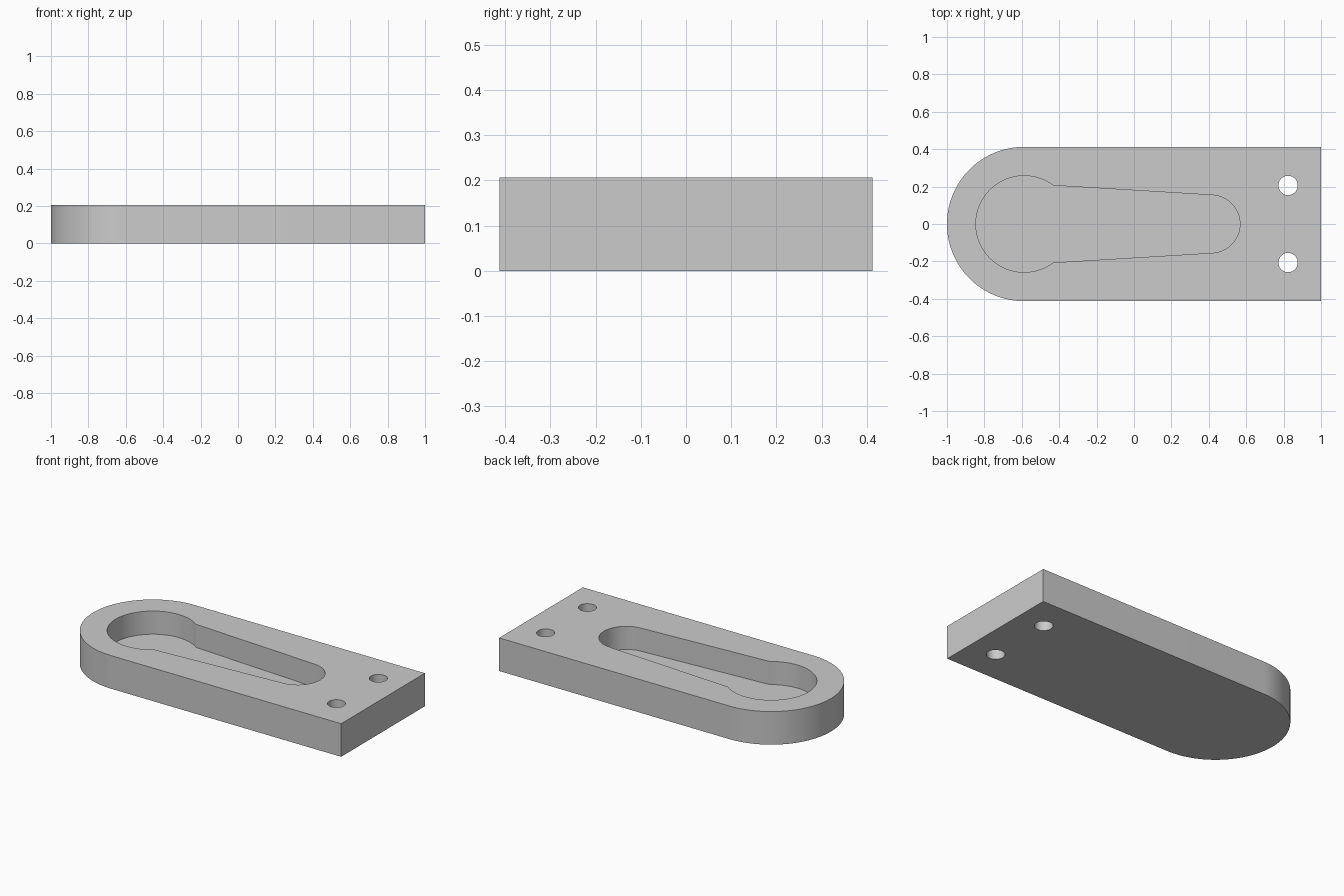
import bpy, bmesh
from math import sin, cos, pi, atan2, asin

if "Cube" in bpy.data.objects:
    bpy.data.objects.remove(bpy.data.objects["Cube"])

U = 2 / 97            # base module: the plate is 97 modules long
R = 20 * U            # end radius and half width
H = 10 * U            # thickness
FLOOR = 3 * U         # height of the pocket floor
CX = -1 + R           # centre of the rounded end


def arc(cx, cy, r, a0, a1, n):
    return [(cx + r * cos(a0 + (a1 - a0) * i / n),
             cy + r * sin(a0 + (a1 - a0) * i / n)) for i in range(n + 1)]


def prism(name, outline, z0, z1):
    """Extrude a closed counter-clockwise outline from z0 to z1."""
    bm = bmesh.new()
    face = bm.faces.new([bm.verts.new((x, y, z0)) for x, y in outline])
    new = bmesh.ops.extrude_face_region(bm, geom=[face])["geom"]
    bmesh.ops.translate(bm, vec=(0, 0, z1 - z0),
                        verts=[v for v in new if isinstance(v, bmesh.types.BMVert)])
    bmesh.ops.recalc_face_normals(bm, faces=bm.faces)
    mesh = bpy.data.meshes.new(name)
    bm.to_mesh(mesh)
    bm.free()
    obj = bpy.data.objects.new(name, mesh)
    bpy.context.collection.objects.link(obj)
    return obj


# Plate with one rounded end
plate = prism("slotted_plate",
              [(1, -R), (1, R)] + arc(CX, 0, R, pi / 2, 3 * pi / 2, 64), 0, H)

# Keyhole pocket: large round end, tapered neck, small round end
big, small, sx = 12.5 * U, 7.5 * U, 0.412
neck = asin(10 / 12.5)
nx, ny = CX + big * cos(neck), big * sin(neck)
# angle at which the tapered side meets the small end tangentially
d = ((sx - nx) ** 2 + ny ** 2) ** 0.5
tan = atan2(-ny, sx - nx) + asin(small / d) + pi / 2
pocket = prism("pocket_cutter",
               arc(CX, 0, big, neck, 2 * pi - neck, 72) + arc(sx, 0, small, -tan, tan, 40),
               FLOOR, H + 0.1)

# Pair of screw holes through the square end
holes = [prism("hole_cutter", arc(0.824, s * 10 * U, 2.5 * U, 0, 2 * pi, 48)[:-1], -0.1, H + 0.1)
         for s in (-1, 1)]

bpy.context.view_layer.objects.active = plate
plate.select_set(True)
for cutter in [pocket] + holes:
    cutter.hide_render = True
    mod = plate.modifiers.new("cut", "BOOLEAN")
    mod.operation, mod.solver, mod.object = "DIFFERENCE", "EXACT", cutter
    bpy.ops.object.modifier_apply(modifier=mod.name)
    bpy.data.objects.remove(cutter)

bpy.ops.object.shade_smooth_by_angle(angle=pi / 6)
